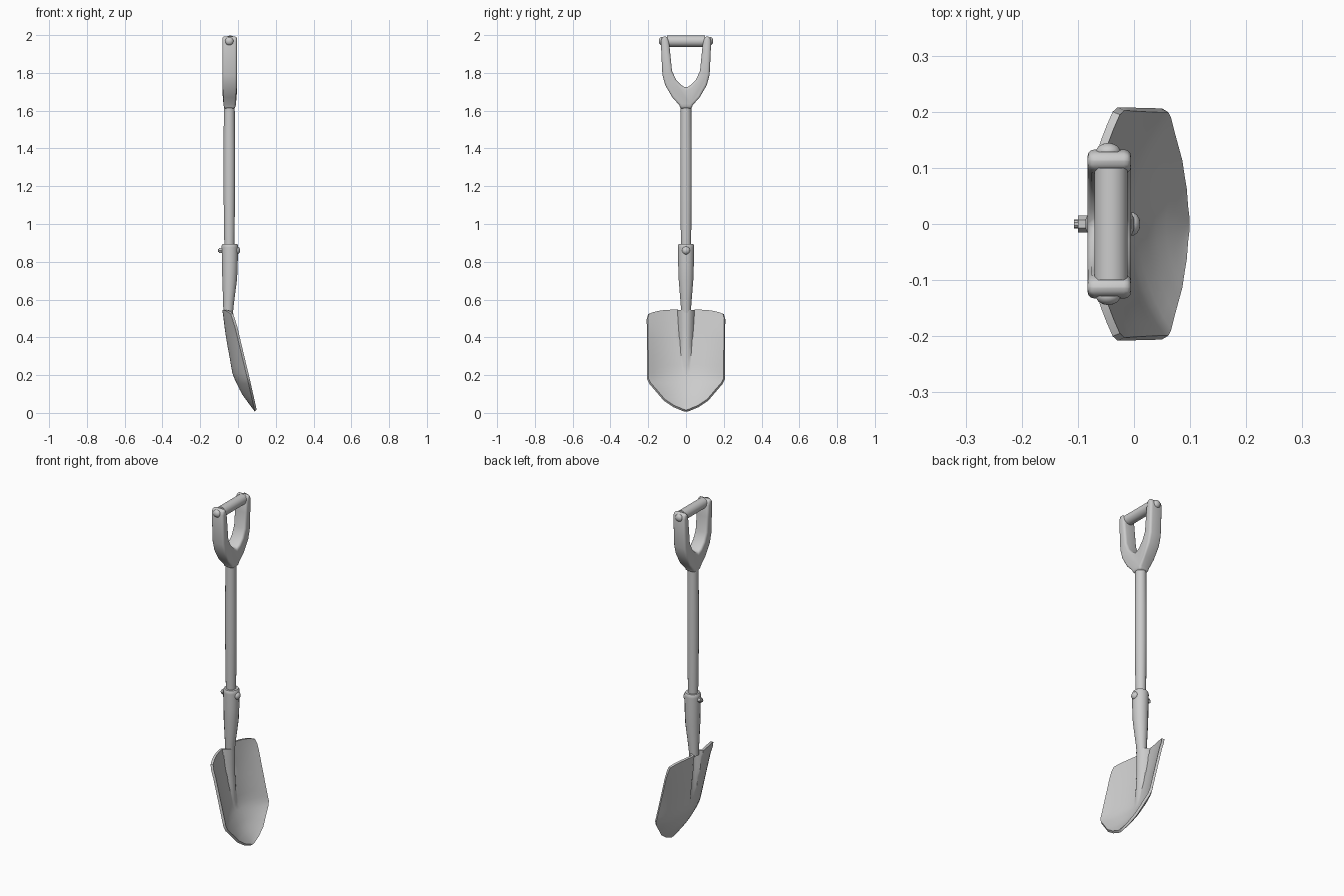
import bpy, bmesh, math
from mathutils import Matrix, Vector

cube = bpy.data.objects.get("Cube")
if cube:
    bpy.data.objects.remove(cube)

steel = bpy.data.materials.new("plain grey")
steel.use_nodes = True
GREY = (0.6, 0.6, 0.6, 1)
steel.diffuse_color = GREY
steel.node_tree.nodes["Principled BSDF"].inputs["Base Color"].default_value = GREY


def finish(name, bm, modifiers=(), angle=35, normals=True):
    """Turn a bmesh into a shaded object, applying (type, settings) modifiers."""
    if normals:
        bmesh.ops.recalc_face_normals(bm, faces=bm.faces)
    mesh = bpy.data.meshes.new(name)
    bm.to_mesh(mesh)
    bm.free()
    mesh.materials.append(steel)
    obj = bpy.data.objects.new(name, mesh)
    bpy.context.collection.objects.link(obj)
    bpy.ops.object.select_all(action='DESELECT')
    obj.select_set(True)
    bpy.context.view_layer.objects.active = obj
    for kind, settings in modifiers:
        mod = obj.modifiers.new(kind.title(), kind)
        for key, value in settings.items():
            setattr(mod, key, value)
        bpy.ops.object.modifier_apply(modifier=mod.name)
    bpy.ops.object.shade_smooth_by_angle(angle=math.radians(angle))
    return obj


def turned(name, profile, origin, axis='Z', sides=16):
    """Closed turned part; profile rows are radius, height, sideways shift."""
    bm = bmesh.new()
    rings = []
    for radius, height, shift in profile:
        rings.append([bm.verts.new((shift + radius * math.cos(a), radius * math.sin(a), height))
                      for a in (math.tau * (i + 0.5) / sides for i in range(sides))])
    for low, high in zip(rings, rings[1:]):
        for i in range(sides):
            j = (i + 1) % sides
            bm.faces.new((low[i], low[j], high[j], high[i]))
    bm.faces.new(rings[0])
    bm.faces.new(rings[-1])
    direction = {'X': (1, 0, 0), '-X': (-1, 0, 0), 'Y': (0, 1, 0), '-Y': (0, -1, 0), 'Z': (0, 0, 1)}[axis]
    turn = Vector((0, 0, 1)).rotation_difference(Vector(direction)).to_matrix().to_4x4()
    bm.transform(Matrix.Translation(origin) @ turn)
    return finish(name, bm)


def sample(points, z):
    """Linear interpolation in a list of (z, value), z falling."""
    for (z0, a), (z1, b) in zip(points, points[1:]):
        if z >= z1:
            return a + (b - a) * (z0 - z) / (z0 - z1)
    return points[-1][1]


# Blade: dished sheet with a pressed ridge below the socket
WIDTH = [(0.545, 0.2), (0.51, 0.208), (0.18, 0.206), (0.155, 0.195), (0.065, 0.118), (0.03, 0.066), (0.008, 0.012)]
SPINE = [(0.545, -0.085), (0.4, -0.065), (0.2, -0.028), (0.1, 0.02), (0.008, 0.088)]
RIM = [(0.545, -0.038), (0.18, 0.05), (0.008, 0.089)]
rows = [0.545, 0.51, 0.45, 0.4, 0.35, 0.3, 0.25, 0.21, 0.18, 0.155, 0.12, 0.09, 0.065, 0.045, 0.03, 0.017, 0.008]
half = [0.04, 0.08, 0.12, 0.16, 0.2, 0.3, 0.45, 0.6, 0.75, 0.88, 1]
columns = [-c for c in reversed(half)] + [0] + half

bm = bmesh.new()
grid = []
for z in rows:
    line = []
    ridge = max(0, (z - 0.21) / 0.335)
    for c in columns:
        y = c * sample(WIDTH, z)
        x = sample(SPINE, z) + (sample(RIM, z) - sample(SPINE, z)) * c * c
        if ridge:
            x += 0.045 * ridge * max(0, 1 - (y / (0.012 + 0.028 * ridge)) ** 2)
        drop = 0.022 * c ** 4 * max(0, (z - 0.45) / 0.095)
        line.append(bm.verts.new((x, y, z - drop)))
    grid.append(line)
for upper, lower in zip(grid, grid[1:]):
    for i in range(len(columns) - 1):
        bm.faces.new((upper[i], upper[i + 1], lower[i + 1], lower[i]))
finish("blade", bm, [('SOLIDIFY', {"thickness": 0.014, "offset": -1})], normals=False)

# Socket and shaft
turned("socket", [(0.026, 0.53, -0.009), (0.029, 0.58, -0.007), (0.04, 0.71, -0.001), (0.042, 0.78, 0),
                  (0.044, 0.875, 0), (0.044, 0.885, 0), (0.039, 0.895, 0)], (-0.043, 0, 0))
turned("shaft", [(0.026, 0.85, 0), (0.029, 1.0, 0), (0.031, 1.2, 0), (0.031, 1.4, 0), (0.029, 1.64, 0)],
       (-0.046, 0, 0))

# Bolt through the socket
dome = [(1, 0, 0), (1, 0.25, 0), (0.8, 0.65, 0), (0.45, 0.92, 0), (0.15, 1, 0)]
turned("bolt_head", [(0.021 * r, 0.016 * h, 0) for r, h, s in dome], (-0.005, 0, 0.86), 'X')
turned("bolt_nut", [(0.015, 0, 0), (0.015, 0.018, 0)], (-0.082, 0, 0.86), '-X', 6)
turned("bolt_stud", [(0.008, 0, 0), (0.008, 0.027, 0)], (-0.08, 0, 0.86), '-X', 10)

# Forked handle: mirrored outline, pinched toward the shaft
outline = [(0.03, 1.61), (0.036, 1.63), (0.072, 1.67), (0.11, 1.735), (0.125, 1.79), (0.129, 1.87),
           (0.133, 1.965), (0.126, 1.993), (0.1, 1.993), (0.09, 1.965), (0.083, 1.9), (0.074, 1.81),
           (0.053, 1.765), (0.025, 1.735)]
loop = outline + [(0, 1.72)] + [(-y, z) for y, z in reversed(outline)]
bm = bmesh.new()
sheets = []
for side in (-1, 1):
    sheets.append([bm.verts.new((-0.044 + side * (0.029 + 0.01 * min(1, (z - 1.61) / 0.06)), y, z))
                   for y, z in loop])
back, front = sheets
bm.faces.new(back)
bm.faces.new(front[::-1])
for i in range(len(loop)):
    j = (i + 1) % len(loop)
    bm.faces.new((back[i], front[i], front[j], back[j]))
finish("handle_fork", bm, [('BEVEL', {"width": 0.016, "segments": 3, "limit_method": 'ANGLE',
                                      "angle_limit": math.radians(50)})], angle=40)

# Grip bar and its end rivets
turned("grip_bar", [(0.03, -0.1, 0), (0.03, 0.1, 0)], (-0.041, 0, 1.968), 'Y', 20)
for label, axis, side in (("left", 'Y', 1), ("right", '-Y', -1)):
    turned("grip_rivet_" + label, [(0.022 * r, 0.016 * h, 0) for r, h, s in dome],
           (-0.046, side * 0.128, 1.968), axis)
